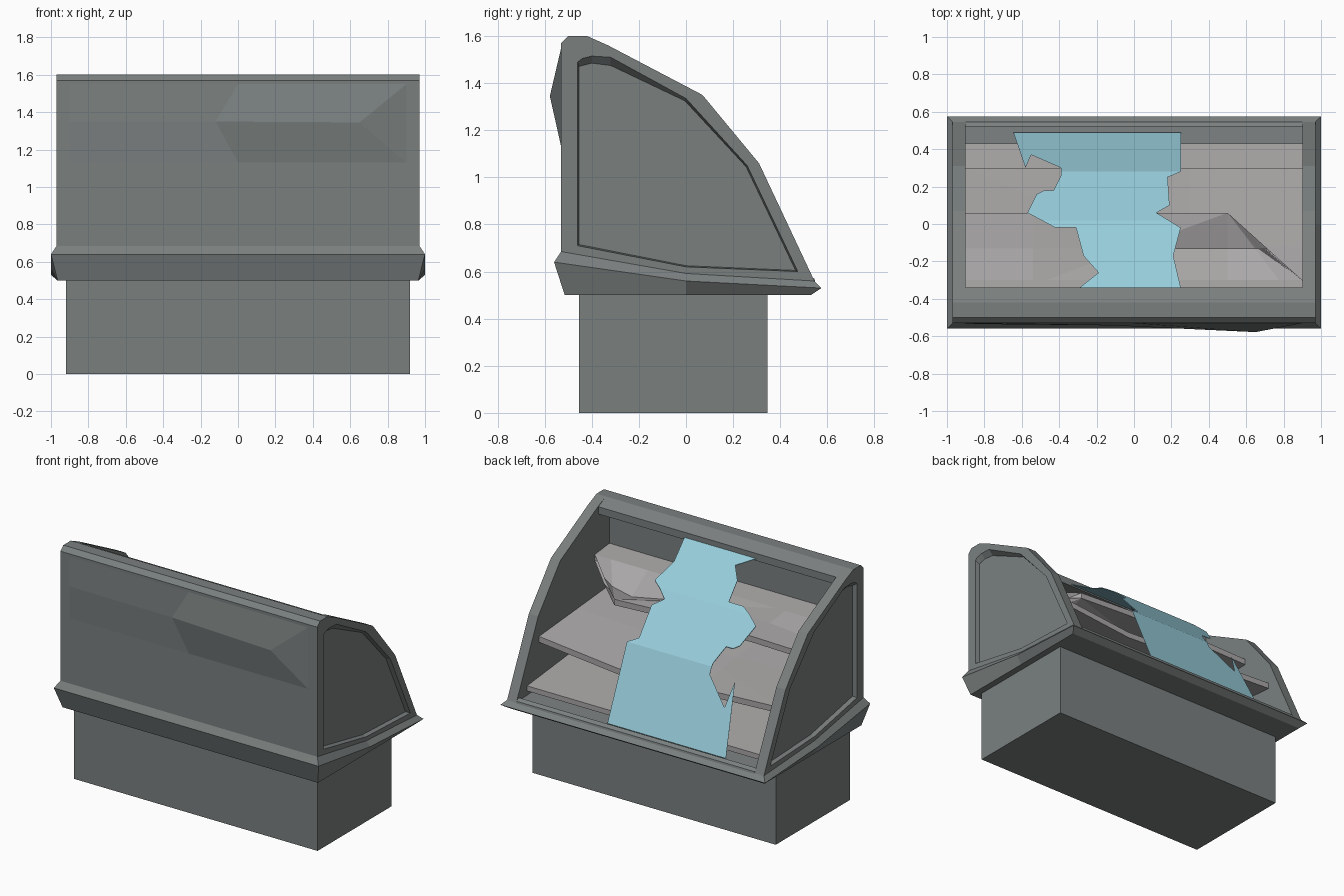
import bpy, bmesh

if "Cube" in bpy.data.objects:
    bpy.data.objects.remove(bpy.data.objects["Cube"])


def material(name, rgb):
    m = bpy.data.materials.new(name)
    m.diffuse_color = (*rgb, 1)
    m.use_nodes = True
    m.node_tree.nodes["Principled BSDF"].inputs["Base Color"].default_value = m.diffuse_color
    return m


GREY = material("dark grey metal", (0.195, 0.215, 0.213))
SHELF = material("pale grey shelf", (0.40, 0.385, 0.385))
GLASS = material("light blue glass", (0.31, 0.61, 0.71))


def finish(name, bm, mat):
    bmesh.ops.recalc_face_normals(bm, faces=bm.faces[:])
    me = bpy.data.meshes.new(name)
    bm.to_mesh(me)
    bm.free()
    me.materials.append(mat)
    ob = bpy.data.objects.new(name, me)
    bpy.context.collection.objects.link(ob)
    return ob


def loft(name, loops, mat):
    """Skin a list of equal-length closed loops and cap both ends."""
    bm = bmesh.new()
    rings = [[bm.verts.new(p) for p in lp] for lp in loops]
    n = len(rings[0])
    for a, b in zip(rings, rings[1:]):
        for i in range(n):
            j = (i + 1) % n
            bm.faces.new((a[i], a[j], b[j], b[i]))
    for cap in (rings[0], rings[-1]):
        f = bm.faces.new(cap)
        bmesh.ops.triangulate(bm, faces=[f])
    return finish(name, bm, mat)


def bar(name, profile, half, mat):
    """Extrude a y-z profile along x."""
    return loft(name, [[(x, y, z) for y, z in profile] for x in (-half, half)], mat)


def sheet(name, outline, xcuts, ycuts, height, mat, thick=0.0):
    """Flat outline, creased along the cut lines and draped to height(x, y)."""
    bm = bmesh.new()
    f = bm.faces.new([bm.verts.new((x, y, 0)) for x, y in outline])
    bmesh.ops.triangulate(bm, faces=[f])
    cuts = [((c, 0, 0), (1, 0, 0)) for c in xcuts] + [((0, c, 0), (0, 1, 0)) for c in ycuts]
    for co, no in cuts:
        bmesh.ops.bisect_plane(bm, geom=bm.verts[:] + bm.edges[:] + bm.faces[:],
                               plane_co=co, plane_no=no, dist=1e-5)
    if thick:
        r = bmesh.ops.extrude_face_region(bm, geom=bm.faces[:])
        low = {v for v in r["geom"] if isinstance(v, bmesh.types.BMVert)}
    else:
        low = set()
    for v in bm.verts:
        v.co.z = height(v.co.x, v.co.y) - (thick if v in low else 0)
    return finish(name, bm, mat)


def lerp(t, pts):
    """Piecewise linear lookup."""
    if t <= pts[0][0]:
        return pts[0][1]
    for (a, u), (b, v) in zip(pts, pts[1:]):
        if t <= b:
            return u + (v - u) * (t - a) / (b - a)
    return pts[-1][1]


# plinth
bar("plinth", [(-0.455, 0), (0.345, 0), (0.345, 0.52), (-0.455, 0.52)], 0.92, GREY)


# flared rim, whose top also forms the case floor
def rim_ring(hx, back, mid, front):
    pts = [back, mid, front]
    return [(hx, y, z) for y, z in pts] + [(-hx, y, z) for y, z in reversed(pts)]


loft("rim", [rim_ring(0.965, (-0.515, 0.5), (0, 0.5), (0.53, 0.5)),
             rim_ring(1.0, (-0.56, 0.64), (0, 0.56), (0.575, 0.53)),
             rim_ring(0.97, (-0.53, 0.685), (0, 0.592), (0.545, 0.56))], GREY)

# side walls with a recessed outer panel
OUTER = [(-0.53, 0.66), (-0.53, 1.57), (-0.5, 1.6), (-0.42, 1.6), (-0.33, 1.56),
         (0.07, 1.35), (0.31, 1.06), (0.55, 0.55), (0, 0.58)]
INNER = [(-0.46, 0.71), (-0.46, 1.49), (-0.44, 1.505), (-0.4, 1.515), (-0.32, 1.51),
         (0.0, 1.335), (0.26, 1.05), (0.475, 0.60), (0, 0.62)]
PANEL = [(-0.455, 0.715), (-0.455, 1.47), (-0.44, 1.475), (-0.4, 1.485), (-0.32, 1.475),
         (-0.005, 1.325), (0.255, 1.045), (0.465, 0.605), (0, 0.625)]
for side, s in (("left", -1), ("right", 1)):
    loft(side + "_wall", [[(s * x, y, z) for y, z in p] for x, p in
                          ((0.9, OUTER), (0.97, OUTER), (0.97, INNER), (0.94, PANEL))], GREY)

# back panel, top rail and front sill
bar("back_panel", [(-0.53, 0.6), (-0.46, 0.6), (-0.46, 1.55), (-0.53, 1.57)], 0.9, GREY)
bar("top_rail", [(-0.53, 1.55), (-0.53, 1.57), (-0.5, 1.6), (-0.42, 1.6),
                 (-0.34, 1.56), (-0.34, 1.51), (-0.46, 1.52)], 0.9, GREY)
bar("front_sill", [(0.52, 0.54), (0.55, 0.55), (0.545, 0.57), (0.52, 0.585)], 0.9, GREY)

# dent pushed out through the back panel
bm = bmesh.new()
rows = [[bm.verts.new(p) for p in row] for row in (
    [(-0.9, -0.53, 1.55), (0, -0.53, 1.55), (0.9, -0.53, 1.55)],
    [(-0.9, -0.534, 1.35), (-0.12, -0.542, 1.35), (0.65, -0.578, 1.345)],
    [(-0.9, -0.53, 1.13), (0, -0.53, 1.13), (0.9, -0.53, 1.13)])]
for a, b in zip(rows, rows[1:]):
    for i in range(2):
        bm.faces.new((a[i], a[i + 1], b[i + 1], b[i]))
bm.faces.new((rows[0][2], rows[1][2], rows[2][2]))
bm.faces.new((rows[0][0], rows[1][0], rows[2][0]))
bm.faces.new((rows[0][0], rows[0][1], rows[0][2], rows[2][2], rows[2][1], rows[2][0]))
finish("back_dent", bm, GREY)


# three sloping shelves, the top one snapped and sagging
def rect(front):
    return [(-0.9, -0.46), (0.9, -0.46), (0.9, front), (-0.9, front)]


def bottom_z(x, y):
    return 0.72 - 0.1 * (y + 0.46)


def middle_z(x, y):
    sag = lerp(x, [(-0.9, 0), (-0.3, 0.03), (0.3, 0.06), (0.9, 0)])
    return 0.98 - 0.08 * (y + 0.46) - sag * (y + 0.46) / 0.76


def top_z(x, y):
    dip = lerp(y, [(-0.3, 0), (-0.13, 1), (0.06, 0.25)])
    amount = lerp(x, [(-0.9, 0.03), (-0.54, 0), (0.1, 0.02), (0.5, 0.1), (0.6, 0.1), (0.75, 0)])
    return 1.265 - 0.1 * (y + 0.46) - dip * amount


sheet("bottom_shelf", rect(0.43), [], [0.42], bottom_z, SHELF, 0.035)
sheet("middle_shelf", rect(0.30), [-0.3, 0.3], [-0.12], middle_z, SHELF, 0.04)
sheet("broken_top_shelf",
      [(-0.9, -0.46), (0.9, -0.46), (0.9, -0.3), (0.71, -0.3), (0.6, -0.22), (0.51, -0.13),
       (0.58, -0.07), (0.5, 0.06), (-0.9, 0.06)],
      [-0.54, 0.1, 0.5], [-0.3, -0.13], top_z, SHELF, 0.04)

# shattered glass following the curved front
GLASS_CURVE = [(-0.34, 1.525), (0.02, 1.335), (0.28, 1.05), (0.49, 0.575)]
sheet("broken_glass",
      [(-0.29, -0.34), (-0.19, -0.26), (-0.27, -0.17), (-0.31, -0.02), (-0.42, -0.02),
       (-0.57, 0.06), (-0.52, 0.16), (-0.48, 0.18), (-0.43, 0.18), (-0.39, 0.26),
       (-0.39, 0.30), (-0.55, 0.37), (-0.58, 0.30), (-0.645, 0.49), (0.25, 0.49),
       (0.25, 0.28), (0.18, 0.25), (0.19, 0.10), (0.12, 0.06), (0.25, -0.02),
       (0.21, -0.17), (0.25, -0.34)],
      [], [0.02, 0.28], lambda x, y: lerp(y, GLASS_CURVE), GLASS, 0.005)
